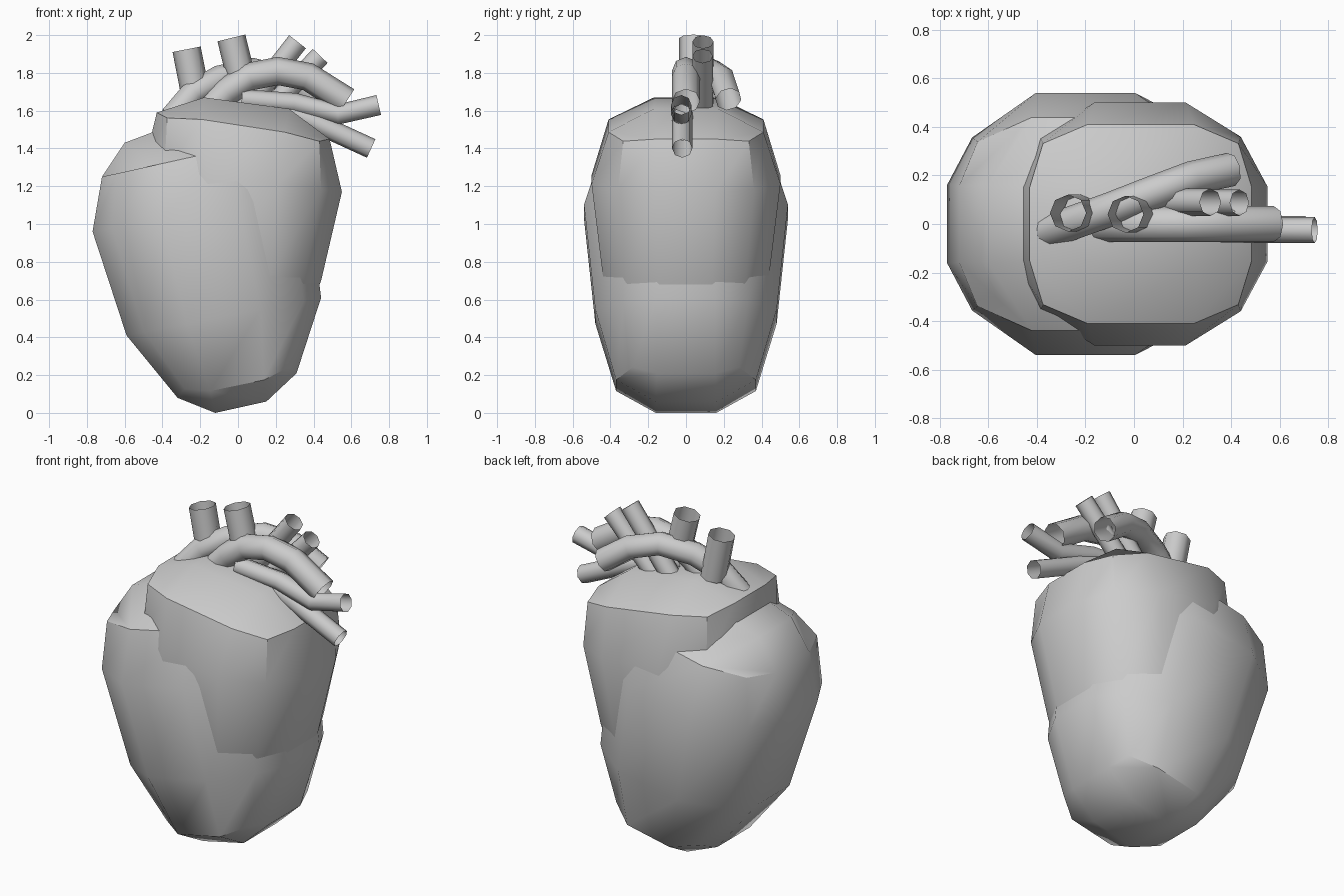
import bpy, bmesh, math
from mathutils import Vector

if "Cube" in bpy.data.objects:
    bpy.data.objects.remove(bpy.data.objects["Cube"])


def finish(obj, angle=35):
    bpy.ops.object.select_all(action='DESELECT')
    obj.select_set(True)
    bpy.context.view_layer.objects.active = obj
    bpy.ops.object.shade_smooth_by_angle(angle=math.radians(angle))


def ring_points(left, right, hy, cx, cy, flat, side, lift):
    """Twelve points of a tilted rounded-square ring, anticlockwise."""
    mx, mz = (left[0] + right[0]) / 2, (left[1] + right[1]) / 2
    hx, hz = (right[0] - left[0]) / 2, (right[1] - left[1]) / 2
    uv = [(1, -side), (1, side), (cx, cy), (flat, 1), (-flat, 1), (-cx, cy),
          (-1, side), (-1, -side), (-cx, -cy), (-flat, -1), (flat, -1), (cx, -cy)]
    return [Vector((mx + u * hx, v * hy,
                    mz + u * hz + (lift if abs(u) == cx else 0))) for u, v in uv]


def chamber(name, rings, low, high):
    """Rounded box: rings of 12, closed by 3x3 patches around two inner edges."""
    bm = bmesh.new()
    loops = [[bm.verts.new(p) for p in ring_points(*r)] for r in rings]
    for a, b in zip(loops, loops[1:]):
        for i in range(12):
            j = (i + 1) % 12
            bm.faces.new((a[i], a[j], b[j], b[i]))
    for r, (x0, z0, x1, z1, y) in ((loops[0], low), (loops[-1], high)):
        a, b, c, d = [bm.verts.new(p) for p in
                      ((x1, -y, z1), (x1, y, z1), (x0, y, z0), (x0, -y, z0))]
        bm.faces.new((a, b, c, d))
        for k, (p, q) in enumerate(((a, b), (b, c), (c, d), (d, a))):
            i = 3 * k
            bm.faces.new((r[i], r[i + 1], q, p))
            bm.faces.new((r[i + 1], r[i + 2], r[(i + 3) % 12], q))
    bmesh.ops.recalc_face_normals(bm, faces=bm.faces)
    me = bpy.data.meshes.new(name)
    bm.to_mesh(me)
    bm.free()
    obj = bpy.data.objects.new(name, me)
    bpy.context.collection.objects.link(obj)
    finish(obj)


def vessel(name, radius, *pts):
    """Open eight-sided tube along a path."""
    cu = bpy.data.curves.new(name, 'CURVE')
    cu.dimensions = '3D'
    cu.bevel_depth = radius
    cu.bevel_resolution = 2
    sp = cu.splines.new('POLY')
    sp.points.add(len(pts) - 1)
    for p, co in zip(sp.points, pts):
        p.co = (*co, 1)
    obj = bpy.data.objects.new(name, cu)
    bpy.context.collection.objects.link(obj)
    bpy.ops.object.select_all(action='DESELECT')
    obj.select_set(True)
    bpy.context.view_layer.objects.active = obj
    bpy.ops.object.convert(target='MESH')
    finish(bpy.context.view_layer.objects.active, 50)


# Main lower chamber, leaning to the left
chamber("lower_chamber", [
    ((-0.32, 0.08), (0.31, 0.21), 0.37, 0.88, 0.76, 0.45, 0.42, 0.04),
    ((-0.59, 0.41), (0.44, 0.61), 0.48, 0.82, 0.68, 0.38, 0.32, 0.0),
    ((-0.77, 0.96), (0.37, 1.17), 0.54, 0.82, 0.66, 0.36, 0.30, 0.0),
    ((-0.72, 1.25), (0.28, 1.47), 0.44, 0.85, 0.77, 0.40, 0.36, 0.0)],
    (-0.12, 0.0, 0.15, 0.06, 0.16), (-0.60, 1.43, -0.15, 1.60, 0.16))

# Upper chamber, overlapping on the right
chamber("upper_chamber", [
    ((-0.20, 0.45), (0.34, 0.45), 0.36, 0.80, 0.72, 0.36, 0.32, 0.0),
    ((-0.40, 0.78), (0.44, 0.70), 0.44, 0.79, 0.72, 0.36, 0.32, 0.0),
    ((-0.50, 1.30), (0.55, 1.17), 0.50, 0.79, 0.72, 0.36, 0.31, 0.0),
    ((-0.43, 1.59), (0.485, 1.45), 0.41, 0.88, 0.81, 0.48, 0.37, -0.02)],
    (-0.10, 0.4, 0.20, 0.4, 0.15), (-0.18, 1.67, 0.27, 1.61, 0.17))

# Two arched great vessels
vessel("front_arch", 0.075, (-0.16, 0.0, 1.60), (-0.06, 0.0, 1.70), (0.06, 0.0, 1.78),
       (0.21, 0.0, 1.81), (0.37, 0.0, 1.78), (0.575, 0.0, 1.65))
vessel("back_arch", 0.07, (-0.35, -0.03, 1.56), (-0.24, 0.01, 1.69), (-0.10, 0.06, 1.77),
       (0.08, 0.13, 1.81), (0.24, 0.19, 1.77), (0.40, 0.225, 1.66))

# Side vessels to the right
vessel("upper_side_vessel", 0.054, (0.02, -0.02, 1.66), (0.30, -0.02, 1.64),
       (0.53, -0.025, 1.58), (0.745, -0.025, 1.63))
vessel("lower_side_vessel", 0.054, (0.15, -0.01, 1.63), (0.40, -0.02, 1.54),
       (0.705, -0.02, 1.40))

# Upright branches
vessel("left_branch", 0.076, (-0.22, 0.045, 1.66), (-0.272, 0.045, 1.925))
vessel("middle_branch", 0.076, (0.02, 0.04, 1.76), (-0.035, 0.04, 1.985))
vessel("right_branch", 0.056, (0.03, 0.09, 1.60), (0.315, 0.09, 1.965))
vessel("far_right_branch", 0.054, (0.14, 0.088, 1.58), (0.435, 0.088, 1.89))
